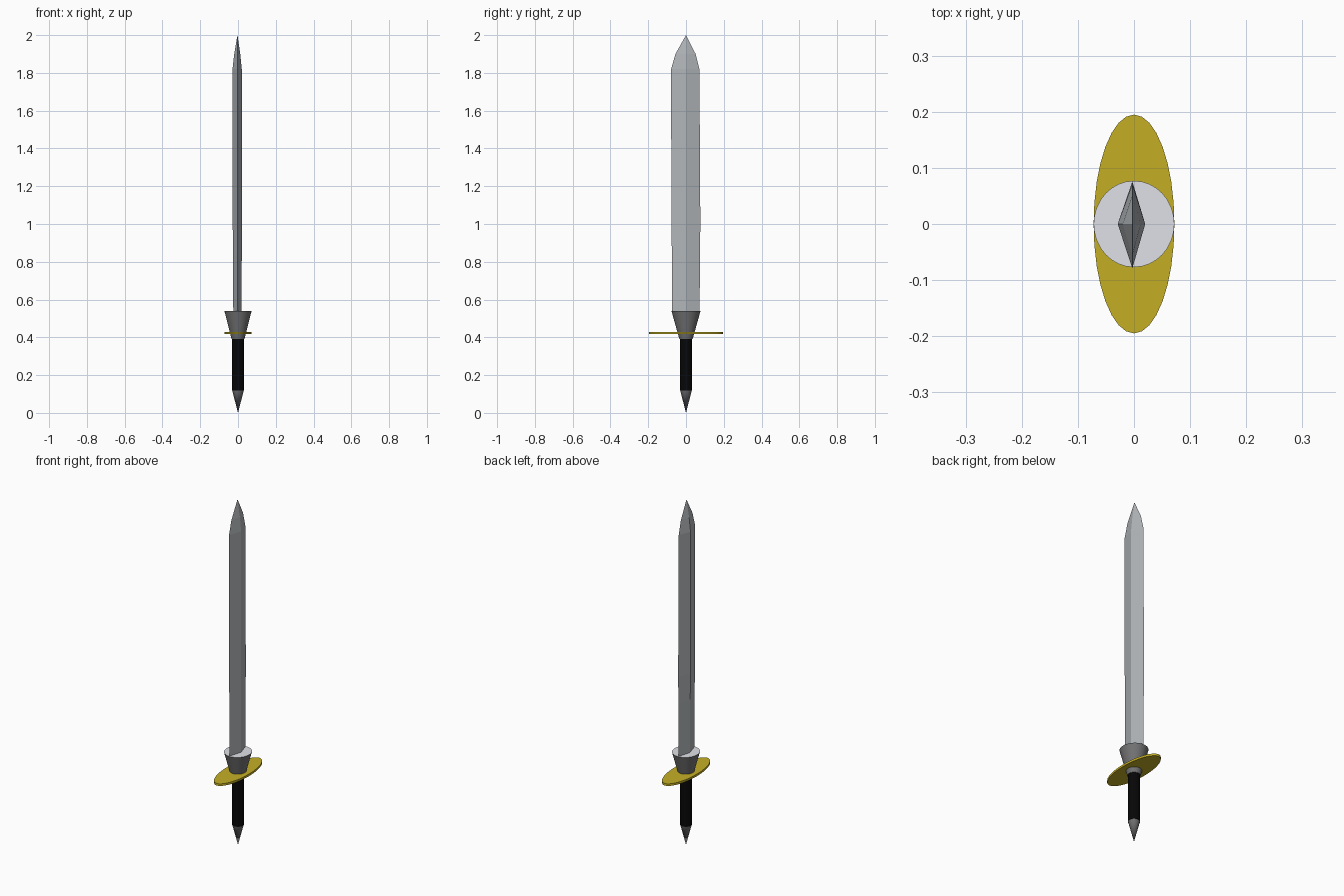
import bpy, bmesh, math

if "Cube" in bpy.data.objects:
    bpy.data.objects.remove(bpy.data.objects["Cube"])


def material(name, rgb):
    m = bpy.data.materials.new(name)
    m.diffuse_color = (*rgb, 1)
    m.use_nodes = True
    m.node_tree.nodes["Principled BSDF"].inputs["Base Color"].default_value = m.diffuse_color
    return m


STEEL = material("blade steel", (0.44, 0.465, 0.485))
DARK = material("dark steel", (0.17, 0.17, 0.175))
SILVER = material("bright silver", (0.74, 0.755, 0.80))
GOLD = material("gold", (0.55, 0.43, 0.018))
BLACK = material("black leather", (0.002, 0.002, 0.002))


def loft(name, rings, mat, cap_mat=None, smooth=True):
    """Skin a list of rings; a ring of one point closes to a tip."""
    bm = bmesh.new()
    rows = [[bm.verts.new(p) for p in r] for r in rings]
    for a, b in zip(rows, rows[1:]):
        n = max(len(a), len(b))
        for i in range(n):
            j = (i + 1) % n
            if len(a) == 1:
                bm.faces.new((a[0], b[j], b[i]))
            elif len(b) == 1:
                bm.faces.new((a[i], a[j], b[0]))
            else:
                bm.faces.new((a[i], a[j], b[j], b[i]))
    for row in (rows[0], rows[-1]):
        if len(row) > 2:
            bm.faces.new(row)
    bmesh.ops.recalc_face_normals(bm, faces=bm.faces)
    bm.normal_update()
    if cap_mat:  # upward faces take the second colour
        for f in bm.faces:
            f.material_index = int(f.normal.z > 0.9)
    me = bpy.data.meshes.new(name)
    me.materials.append(mat)
    if cap_mat:
        me.materials.append(cap_mat)
    bm.to_mesh(me)
    bm.free()
    ob = bpy.data.objects.new(name, me)
    bpy.context.collection.objects.link(ob)
    if smooth:
        bpy.ops.object.select_all(action='DESELECT')
        ob.select_set(True)
        bpy.context.view_layer.objects.active = ob
        bpy.ops.object.shade_smooth_by_angle(angle=math.radians(30))
    return ob


def ellipse(rx, ry, z, n=32):
    if rx == 0:
        return [(0, 0, z)]
    return [(rx * math.cos(2 * math.pi * i / n), ry * math.sin(2 * math.pi * i / n), z)
            for i in range(n)]


# Pointed pommel
loft("pommel", [ellipse(0, 0, 0), ellipse(0.031, 0.031, 0.12)], DARK)

# Plain round grip
loft("grip", [ellipse(0.032, 0.032, 0.118), ellipse(0.032, 0.032, 0.391)], BLACK)

# Flared collar holding the blade, with a bright top
loft("collar", [ellipse(0.034, 0.035, 0.39), ellipse(0.072, 0.077, 0.54)], DARK, SILVER)

# Oval guard plate
loft("guard", [ellipse(0.072, 0.195, 0.417), ellipse(0.072, 0.195, 0.429)], GOLD)


# Diamond-section blade: z, -y edge, +y edge, -x ridge, +x ridge
sections = [(0.535, -0.073, 0.072, -0.025, 0.019),
            (0.85, -0.075, 0.074, -0.027, 0.020),
            (1.00, -0.077, 0.076, -0.028, 0.020),
            (1.82, -0.079, 0.071, -0.029, 0.020),
            (1.90, -0.056, 0.051, -0.020, 0.012)]
blade = [[(-0.003, y0, z), (x1, 0, z), (-0.003, y1, z), (x0, 0, z)]
         for z, y0, y1, x0, x1 in sections]
blade.append([(-0.003, 0, 2.0)])
loft("blade", blade, STEEL, smooth=False)
